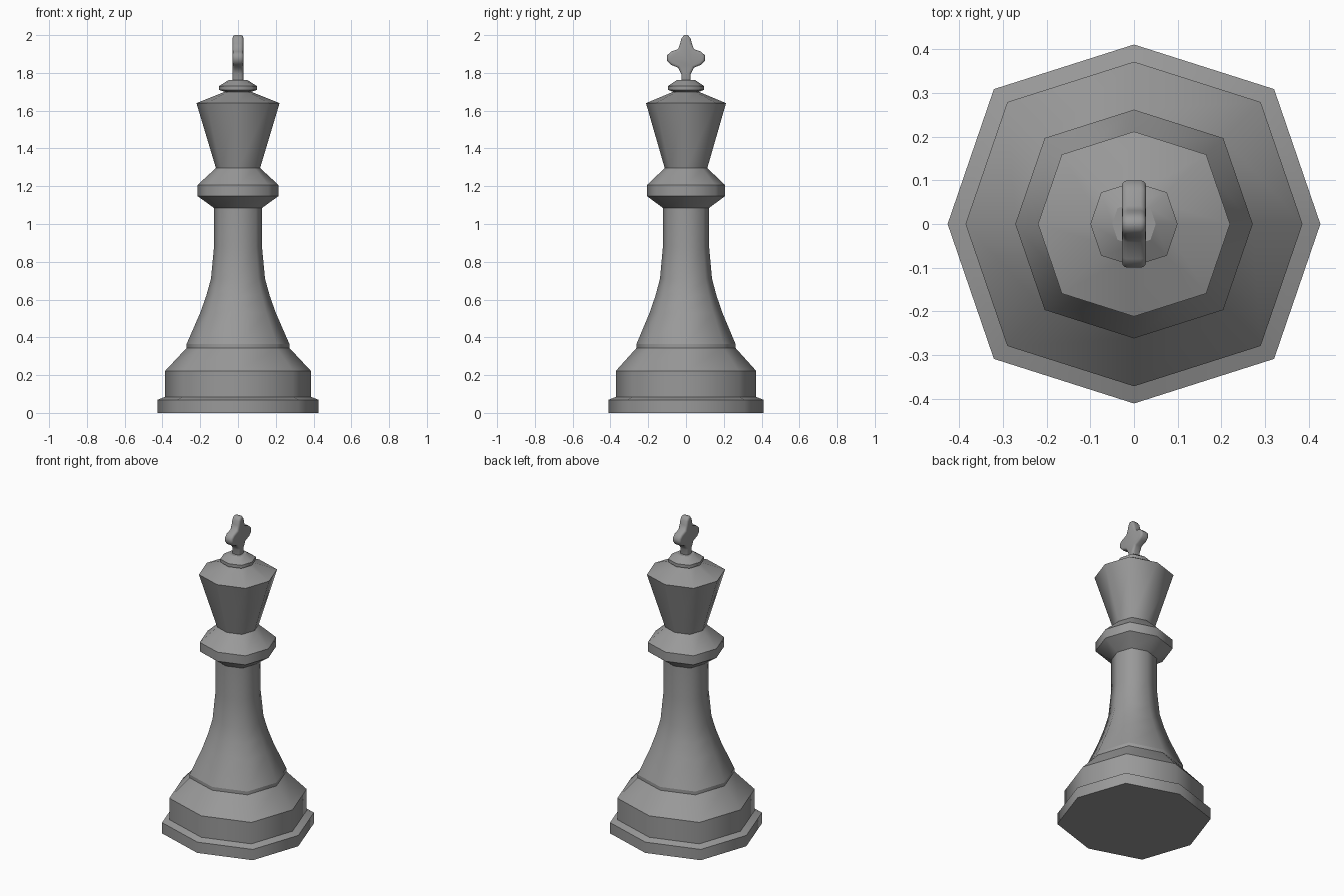
import bpy, bmesh, math

cube = bpy.data.objects.get("Cube")
if cube:
    bpy.data.objects.remove(cube, do_unlink=True)

grey = bpy.data.materials.new("stone grey")
grey.use_nodes = True
colour = (0.32, 0.32, 0.32, 1)
grey.diffuse_color = colour
grey.node_tree.nodes["Principled BSDF"].inputs["Base Color"].default_value = colour

SIDES = 8
DEPTH = 0.963      # the plan is slightly narrower along y
DIAGONAL = 1.063   # and its diagonal corners stand out a little


def finish(name, bm):
    bmesh.ops.recalc_face_normals(bm, faces=bm.faces[:])
    mesh = bpy.data.meshes.new(name)
    bm.to_mesh(mesh)
    bm.free()
    mesh.materials.append(grey)
    obj = bpy.data.objects.new(name, mesh)
    bpy.context.collection.objects.link(obj)
    return obj


def turned(name, profile, soft=()):
    """Eight-sided turned part; rings listed in soft stay smooth."""
    bm = bmesh.new()
    rings = []
    for r, z in profile:
        ring = []
        for i in range(SIDES):
            a = math.tau * i / SIDES
            k = r * (DIAGONAL if i % 2 else 1)
            ring.append(bm.verts.new((k * math.cos(a), k * math.sin(a) * DEPTH, z)))
        rings.append(ring)
    for low, high in zip(rings, rings[1:]):
        for i in range(SIDES):
            j = (i + 1) % SIDES
            bm.faces.new((low[i], low[j], high[j], high[i])).smooth = True
    bm.faces.new(rings[0][::-1])
    bm.faces.new(rings[-1])
    for n, ring in enumerate(rings):
        if n not in soft:
            for i in range(SIDES):
                bm.edges.get((ring[i], ring[(i + 1) % SIDES])).smooth = False
    return finish(name, bm)


# Stepped foot
turned("base", [(0.427, 0), (0.427, 0.069), (0.386, 0.085),
                (0.386, 0.222), (0.272, 0.344)])
# Flared column
turned("column", [(0.272, 0.344), (0.272, 0.365), (0.2, 0.53), (0.168, 0.62),
                  (0.143, 0.71), (0.127, 0.88), (0.127, 1.085)], soft=(2, 3, 4, 5))
# Collar and head
turned("collar", [(0.127, 1.085), (0.215, 1.148), (0.215, 1.206), (0.117, 1.296)])
turned("crown", [(0.117, 1.296), (0.22, 1.64), (0.07, 1.70)])
turned("finial", [(0.07, 1.70), (0.1, 1.71), (0.1, 1.73), (0.05, 1.762)])

# Rounded cross, outlined in the yz plane
half = [(0.025, 1.75), (0.025, 1.795), (0.042, 1.828), (0.08, 1.843), (0.1, 1.865),
        (0.1, 1.893), (0.08, 1.912), (0.042, 1.926), (0.031, 1.955),
        (0.025, 1.98), (0.011, 2.0)]
outline = half + [(-y, z) for y, z in reversed(half)]
THICK = 0.028
bm = bmesh.new()
face = bm.faces.new([bm.verts.new((-THICK, y, z)) for y, z in outline])
moved = bmesh.ops.extrude_face_region(bm, geom=[face])["geom"]
bmesh.ops.translate(bm, vec=(2 * THICK, 0, 0),
                    verts=[v for v in moved if isinstance(v, bmesh.types.BMVert)])
for f in bm.faces:
    f.smooth = True
cross = finish("cross", bm)
bevel = cross.modifiers.new("rounding", "BEVEL")
bevel.width = 0.013
bevel.segments = 3
bevel.limit_method = "ANGLE"
bevel.angle_limit = math.radians(70)
bevel.use_clamp_overlap = False
